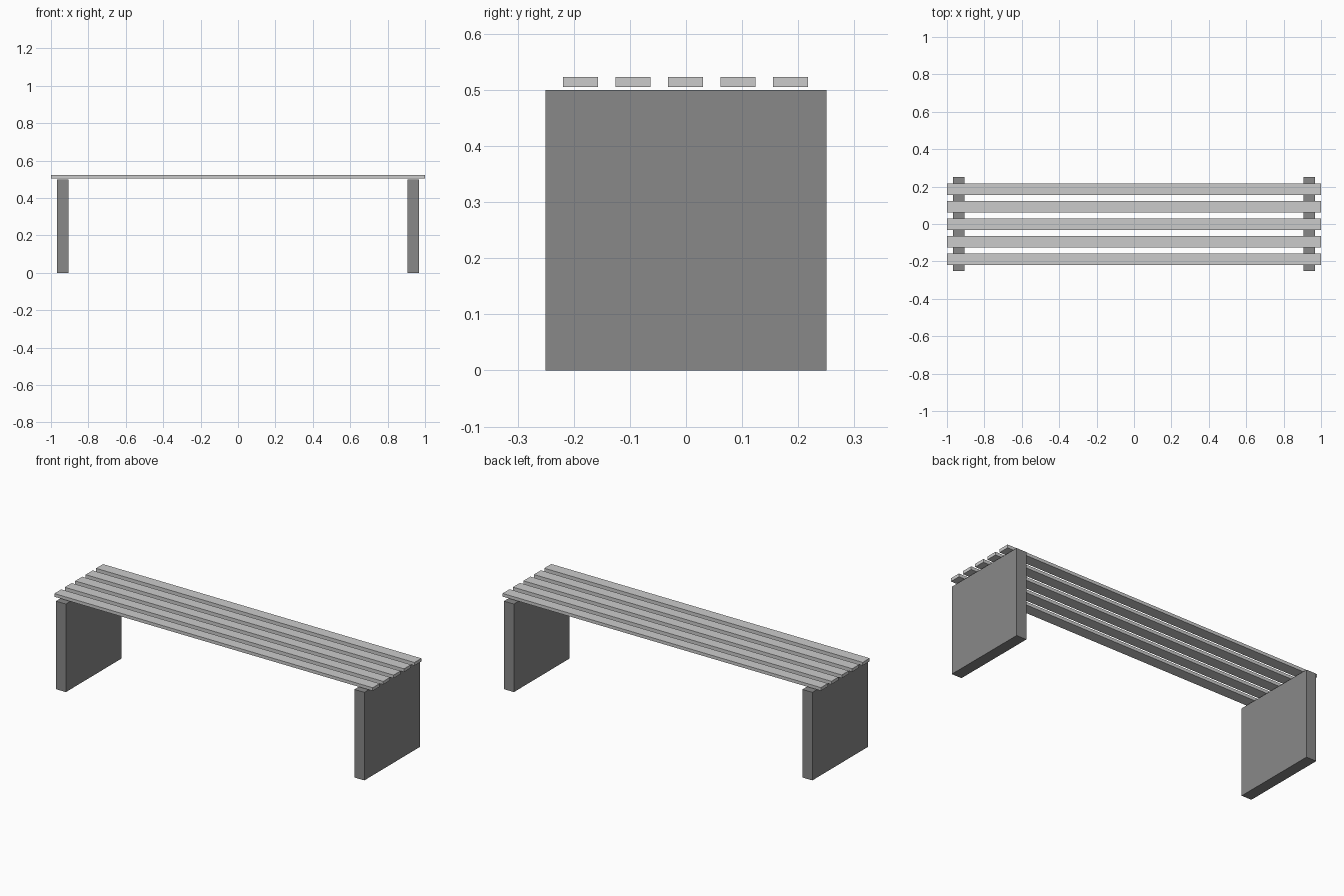
import bpy
import bmesh
from mathutils import Matrix

if "Cube" in bpy.data.objects:
    bpy.data.objects.remove(bpy.data.objects["Cube"])


def box(name, center, size, material=None):
    """Add a box with its dimensions baked into the mesh."""
    bm = bmesh.new()
    bmesh.ops.create_cube(bm, size=1, matrix=Matrix.Diagonal((*size, 1)))
    mesh = bpy.data.meshes.new(name)
    bm.to_mesh(mesh)
    bm.free()
    obj = bpy.data.objects.new(name, mesh)
    obj.location = center
    bpy.context.collection.objects.link(obj)
    if material:
        mesh.materials.append(material)
    return obj


dark = bpy.data.materials.new("dark_grey")
dark.diffuse_color = (0.25, 0.25, 0.25, 1)
dark.use_nodes = True
dark.node_tree.nodes["Principled BSDF"].inputs["Base Color"].default_value = dark.diffuse_color

# Two slab legs
for side, x in (("left", -0.9375), ("right", 0.9375)):
    box(f"{side}_leg", (x, 0, 0.25), (0.0625, 0.5, 0.5), dark)

# Five seat slats, floating just above the legs
for i in range(5):
    box(f"seat_slat_{i + 1}", (0, (i - 2) * 0.0937 - 0.001, 0.514), (2, 0.0625, 0.018))
